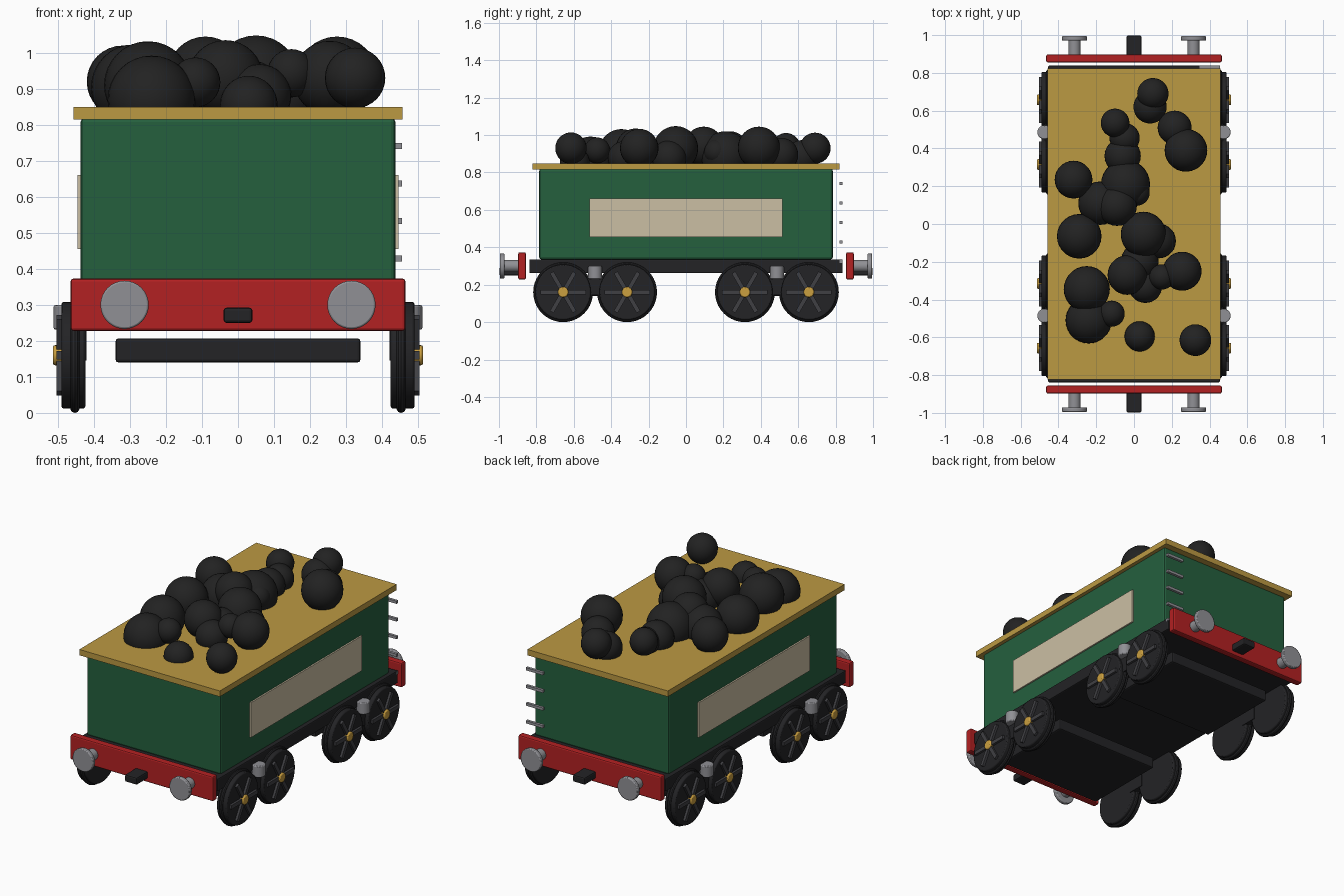
import bpy, math
from mathutils import Matrix


def material(name, r, g, b):
    m = bpy.data.materials.new(name)
    m.diffuse_color = (r, g, b, 1)
    return m


GREEN = material("body green", 0.018, 0.115, 0.048)
RED = material("beam red", 0.45, 0.015, 0.016)
TAN = material("deck tan", 0.50, 0.32, 0.055)
CREAM = material("panel cream", 0.60, 0.52, 0.37)
STEEL = material("steel grey", 0.28, 0.28, 0.30)
BRASS = material("brass", 0.60, 0.35, 0.05)
COAL = material("coal black", 0.016, 0.016, 0.016)
BLACK = material("frame black", 0.017, 0.017, 0.019)
SPOKE = material("spoke grey", 0.05, 0.05, 0.056)


def finish(name, mat, bevel=0.0, smooth=True):
    ob = bpy.context.object
    ob.name = name
    ob.data.materials.append(mat)
    if smooth:
        bpy.ops.object.shade_smooth_by_angle(angle=math.radians(35))
    if bevel:
        mod = ob.modifiers.new("bevel", 'BEVEL')
        mod.width = bevel
        mod.segments = 2
    return ob


def box(name, mat, lo, hi, bevel=0.0):
    bpy.ops.mesh.primitive_cube_add(size=1)
    ob = bpy.context.object
    mid = [(a + b) / 2 for a, b in zip(lo, hi)]
    size = [abs(b - a) for a, b in zip(lo, hi)]
    ob.data.transform(Matrix.Translation(mid) @ Matrix.Diagonal((*size, 1)))
    return finish(name, mat, bevel, smooth=False)


def cylinder(name, mat, centre, radius, depth, axis='z', bevel=0.0, sides=32):
    rot = {'x': (0, math.pi / 2, 0), 'y': (math.pi / 2, 0, 0), 'z': (0, 0, 0)}[axis]
    bpy.ops.mesh.primitive_cylinder_add(vertices=sides, radius=radius, depth=depth,
                                        location=centre, rotation=rot)
    return finish(name, mat, bevel)


# Body, deck and underframe
box("body", GREEN, (-0.437, -0.785, 0.335), (0.437, 0.785, 0.82), 0.012)
box("deck", TAN, (-0.457, -0.822, 0.815), (0.457, 0.822, 0.849))
box("underframe", BLACK, (-0.455, -0.838, 0.262), (0.455, 0.838, 0.336), 0.006)
for s in (-1, 1):
    box("side_panel", CREAM, (s * 0.437, -0.515, 0.455), (s * 0.446, 0.515, 0.66))

# Ladder rungs on the back
for i in range(5):
    z = 0.325 + i * 0.104
    box("ladder_rung", STEEL, (0.345, 0.822, z - 0.008), (0.456, 0.838, z + 0.008))

# End beams, buffers and couplings
for e in (-1, 1):
    box("end_beam", RED, (-0.465, e * 0.856, 0.228), (0.465, e * 0.897, 0.373), 0.008)
    box("coupling", BLACK, (-0.04, e * 0.89, 0.25), (0.04, e * 0.998, 0.292), 0.008)
    for s in (-1, 1):
        cylinder("buffer_stem", STEEL, (s * 0.315, e * 0.93, 0.30), 0.032, 0.09, 'y')
        cylinder("buffer_head", STEEL, (s * 0.315, e * 0.983, 0.30), 0.067, 0.024, 'y', 0.005)


def wheel(s, y):
    z = 0.16
    cylinder("wheel", BLACK, (s * 0.457, y, z), 0.148, 0.066, 'x', 0.006, 40)
    bpy.ops.mesh.primitive_torus_add(major_segments=40, minor_segments=10, major_radius=0.147,
                                     minor_radius=0.013, location=(s * 0.453, y, z),
                                     rotation=(0, math.pi / 2, 0))
    finish("wheel_flange", BLACK)
    # Three bars across make six spokes
    for k in range(3):
        bar = box("spoke", SPOKE, (-0.008, -0.0115, -0.122), (0.008, 0.0115, 0.122))
        bar.location = (s * 0.496, y, z)
        bar.rotation_euler = (math.radians(30 + 60 * k), 0, 0)
    cylinder("wheel_hub", BRASS, (s * 0.500, y, z), 0.028, 0.028, 'x', 0.006, 20)


# Bogies with four wheels each and a spring at each side
for e in (-1, 1):
    yc = e * 0.486
    box("bogie", BLACK, (-0.34, yc - 0.25, 0.14), (0.34, yc + 0.25, 0.207), 0.008)
    for s in (-1, 1):
        cylinder("spring", STEEL, (s * 0.475, yc, 0.265), 0.037, 0.068, 'z', 0.005, 20)
        box("spring_mount", BLACK, (s * 0.42, yc - 0.05, 0.145), (s * 0.47, yc + 0.05, 0.24))
        for d in (-0.171, 0.171):
            wheel(s, yc + d)

# Coal lumps: x, y, z, radius
lumps = [
    (0.10, 0.69, 0.93, 0.083), (0.085, 0.62, 0.885, 0.088), (-0.10, 0.535, 0.935, 0.076),
    (-0.05, 0.455, 0.89, 0.08), (-0.06, 0.36, 0.88, 0.096), (0.215, 0.51, 0.895, 0.09),
    (0.275, 0.39, 0.932, 0.113), (-0.32, 0.235, 0.92, 0.10), (-0.045, 0.21, 0.89, 0.13),
    (0.015, 0.165, 0.91, 0.068), (-0.18, 0.11, 0.89, 0.115), (-0.09, 0.095, 0.94, 0.105),
    (-0.29, -0.065, 0.905, 0.118), (0.05, -0.055, 0.928, 0.12), (0.13, -0.09, 0.88, 0.092),
    (0.03, -0.20, 0.88, 0.10), (-0.035, -0.27, 0.93, 0.105), (0.06, -0.33, 0.88, 0.088),
    (0.148, -0.28, 0.943, 0.067), (0.255, -0.25, 0.93, 0.103), (-0.25, -0.345, 0.91, 0.122),
    (-0.24, -0.51, 0.87, 0.122), (-0.118, -0.475, 0.918, 0.069), (0.03, -0.595, 0.856, 0.08),
    (0.325, -0.615, 0.93, 0.084),
]
for x, y, z, r in lumps:
    bpy.ops.mesh.primitive_uv_sphere_add(segments=28, ring_count=16, radius=r, location=(x, y, z))
    finish("coal_lump", COAL)
